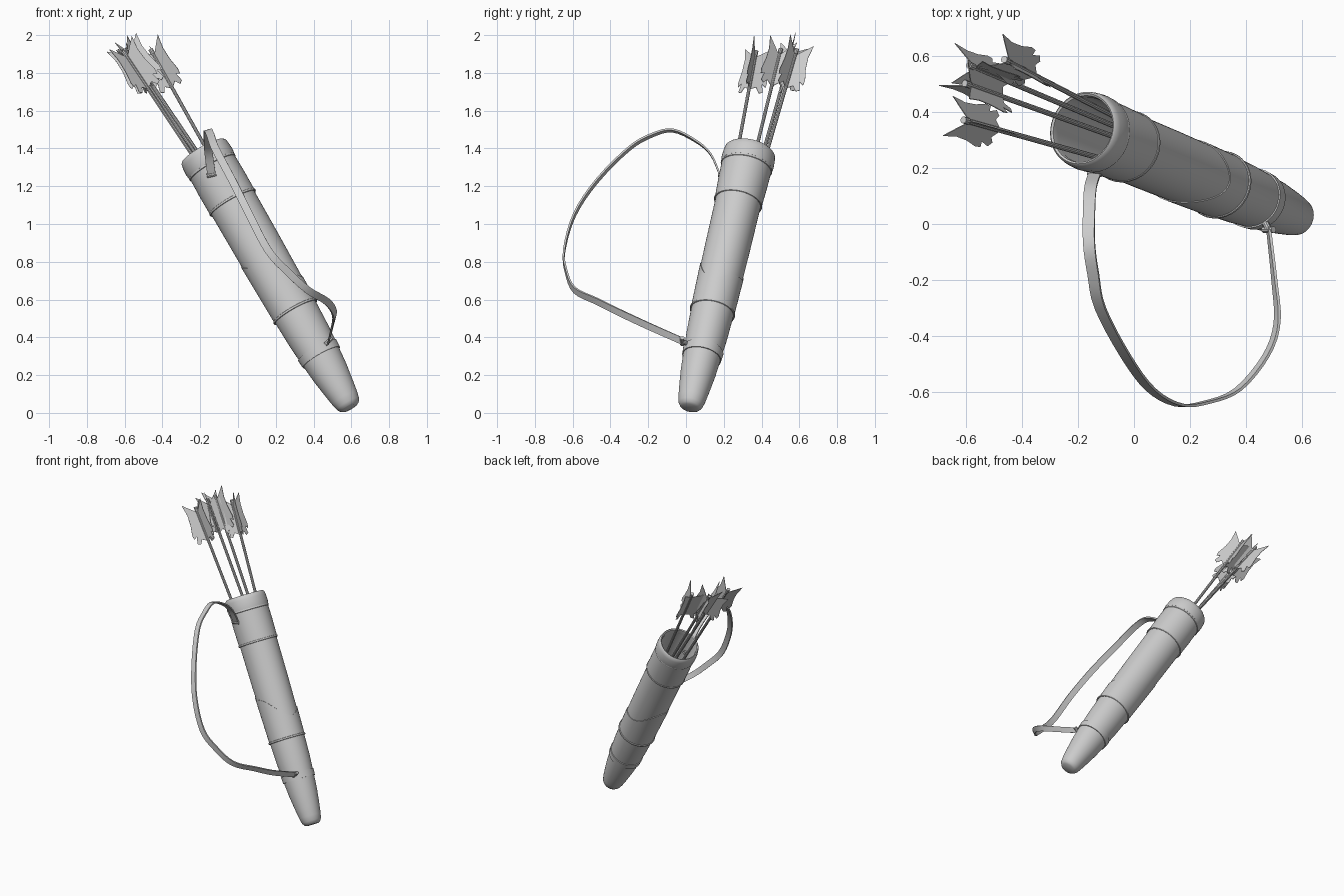
import bpy, bmesh, math
from mathutils import Vector, Matrix

if "Cube" in bpy.data.objects:
    bpy.data.objects.remove(bpy.data.objects["Cube"])

grey = bpy.data.materials.new("light_grey")
grey.diffuse_color = (0.6, 0.6, 0.6, 1)
grey.use_nodes = True
grey.node_tree.nodes["Principled BSDF"].inputs["Base Color"].default_value = grey.diffuse_color

# Frame of the leaning tube: origin at the foot, w along its axis
BASE = Vector((0.595, 0.02, 0.026))
W = Vector((-0.78, 0.32, 1.36)).normalized()
U = (Vector((1, 0, 0)) - W * W.x).normalized()
V = W.cross(U)


def finish(name, bm, smooth=True):
    bmesh.ops.remove_doubles(bm, verts=bm.verts, dist=1e-5)
    bmesh.ops.recalc_face_normals(bm, faces=bm.faces)
    me = bpy.data.meshes.new(name)
    bm.to_mesh(me)
    bm.free()
    me.materials.append(grey)
    if smooth:
        me.shade_smooth()
        me.set_sharp_from_angle(angle=math.radians(35))
    ob = bpy.data.objects.new(name, me)
    bpy.context.collection.objects.link(ob)
    return ob


def skin(bm, rings, closed=True, caps=True):
    """Bridge equal rings of points with quads."""
    vs = [[bm.verts.new(p) for p in r] for r in rings]
    n = len(vs[0])
    for a, b in zip(vs, vs[1:]):
        for i in range(n if closed else n - 1):
            j = (i + 1) % n
            bm.faces.new((a[i], a[j], b[j], b[i]))
    if caps:
        bm.faces.new(vs[0])
        bm.faces.new(vs[-1])


def tube_point(t, r, a):
    # the body is slightly wider across than deep, round at the mouth
    k = 0.035 * max(0, min(1, (1.5 - t) / 0.2, t / 0.3))
    return BASE + W * t + U * (r * (1 + k) * math.cos(a)) + V * (r * (1 - k) * math.sin(a))


def lathe(name, profile, n=48, caps=True, loop=False):
    bm = bmesh.new()
    pts = profile + profile[:1] if loop else profile
    skin(bm, [[tube_point(t, r, 2 * math.pi * i / n) for i in range(n)] for t, r in pts],
         caps=caps and not loop)
    return finish(name, bm)


# Quiver body: outside up from the foot, over the lip, down the inside
lathe("quiver_body", [
    (0, 0.042), (0.008, 0.055), (0.025, 0.066), (0.06, 0.074), (0.12, 0.083),
    (0.22, 0.096), (0.32, 0.104), (0.45, 0.113), (0.6, 0.118), (0.8, 0.121),
    (1.0, 0.124), (1.28, 0.126), (1.52, 0.129), (1.58, 0.13), (1.58, 0.12),
    (1.3, 0.117), (0.6, 0.108), (0.25, 0.085), (0.12, 0.07)])

# Mouth collar and rolled lip
lathe("mouth_collar", [
    (1.28, 0.125), (1.28, 0.131), (1.40, 0.134), (1.495, 0.134), (1.495, 0.125)], loop=True)
lathe("mouth_lip", [
    (1.505, 0.125), (1.505, 0.138), (1.53, 0.141), (1.57, 0.139), (1.592, 0.135),
    (1.60, 0.128), (1.595, 0.121), (1.57, 0.118)], loop=True)


# Thin seam rings and the lower strap band
def seam_ring(name, t, r, h=0.007, d=0.005):
    prof = [(t + h * math.cos(a), r + d * math.sin(a))
            for a in [2 * math.pi * k / 8 for k in range(8)]]
    lathe(name, prof, loop=True)


seam_ring("upper_seam", 1.28, 0.130)
seam_ring("collar_seam", 1.50, 0.134)
seam_ring("lower_seam", 0.60, 0.122)
lathe("strap_band", [(0.315, 0.1), (0.315, 0.109), (0.36, 0.112), (0.36, 0.1)], loop=True)

# Leather wrap with a slanting upper edge
bm = bmesh.new()
N = 64
edge = [0.85 - 0.1 * math.cos(2 * math.pi * i / N) + 0.02 * math.sin(6 * math.pi * i / N)
        for i in range(N)]
wrap = []
for f, dr in ((0, -0.004), (0, 0.003), (0.5, 0.0035), (1, 0.004), (1, -0.004)):
    ring = []
    for i in range(N):
        t = 0.6 + (edge[i] - 0.6) * f
        ring.append(tube_point(t, 0.118 + (t - 0.6) * 0.015 + dr, 2 * math.pi * i / N))
    wrap.append(ring)
skin(bm, wrap, caps=False)
finish("leather_wrap", bm)

# Shoulder strap: flat ribbon turning from level to upright
PATH = [Vector(p) for p in (
    (-0.14, 0.18, 1.26), (-0.155, 0.13, 1.37), (-0.16, 0.05, 1.44), (-0.16, -0.07, 1.495),
    (-0.145, -0.18, 1.47), (-0.12, -0.3, 1.40), (-0.03, -0.47, 1.23), (0.06, -0.59, 1.05),
    (0.16, -0.645, 0.86), (0.26, -0.635, 0.75), (0.37, -0.59, 0.65), (0.47, -0.47, 0.59),
    (0.51, -0.35, 0.53), (0.50, -0.2, 0.46), (0.48, -0.02, 0.38))]


def spline(pts, steps):
    p = [2 * pts[0] - pts[1]] + pts + [2 * pts[-1] - pts[-2]]
    out = []
    for i in range(1, len(p) - 2):
        a, b, c, d = p[i - 1:i + 3]
        for s in range(steps):
            x = s / steps
            out.append(0.5 * (2 * b + (c - a) * x + (2 * a - 5 * b + 4 * c - d) * x * x
                              + (3 * b - a - 3 * c + d) * x ** 3))
    return out + [pts[-1]]


line = spline(PATH, 4)
rings = []
for i, p in enumerate(line):
    f = i / (len(line) - 1)
    tan = (line[min(i + 1, len(line) - 1)] - line[max(i - 1, 0)]).normalized()
    ang = math.radians(78 * f)
    side = Vector((math.cos(ang), 0, math.sin(ang)))
    side = (side - tan * side.dot(tan)).normalized()
    nor = tan.cross(side) * 0.005
    side *= 0.022 - 0.004 * f
    rings.append([p + side + nor, p - side + nor, p - side - nor, p + side - nor])
bm = bmesh.new()
skin(bm, rings)
finish("shoulder_strap", bm)


# Rod between two points, used for strap keepers and arrow shafts
def rod(bm, a, b, r, n=10):
    d = (b - a).normalized()
    x = d.orthogonal().normalized()
    y = d.cross(x)
    skin(bm, [[p + x * (r * math.cos(2 * math.pi * k / n)) + y * (r * math.sin(2 * math.pi * k / n))
               for k in range(n)] for p in (a, b)])


for name, c, d in (("upper_strap_keeper", PATH[0], Vector((1, 0, 0.2))),
                   ("lower_strap_keeper", PATH[-1], Vector((0.6, 0, 0.6)))):
    bm = bmesh.new()
    d = d.normalized() * 0.025
    rod(bm, c - d, c + d, 0.012)
    t = (c - BASE).dot(W)
    rod(bm, c, c + (BASE + W * t - c).normalized() * 0.035, 0.012)
    finish(name, bm)

# Arrows: shaft, nock and three ragged vanes; (distance below tail, reach)
VANE = [(0.03, 0.0), (0.0, 0.03), (-0.045, 0.078), (0.03, 0.066), (0.1, 0.07), (0.17, 0.084),
        (0.2, 0.08), (0.185, 0.058), (0.235, 0.07), (0.245, 0.05), (0.215, 0.03), (0.235, 0.0)]
ARROWS = [((-0.605, 0.37, 1.91), (-0.265, 0.275, 1.40), 0.3),
          ((-0.6, 0.5, 1.92), (-0.25, 0.375, 1.41), 1.0),
          ((-0.585, 0.565, 1.93), (-0.24, 0.42, 1.42), 0.1),
          ((-0.46, 0.585, 1.92), (-0.18, 0.44, 1.42), 0.7)]
for k, (tail, entry, roll) in enumerate(ARROWS, 1):
    tail, entry = Vector(tail), Vector(entry)
    down = (entry - tail).normalized()
    bm = bmesh.new()
    rod(bm, tail, entry + down * 0.55, 0.0095)
    rod(bm, tail - down * 0.006, tail + down * 0.025, 0.0125)
    finish(f"arrow_shaft_{k}", bm)
    bm = bmesh.new()
    base = (Vector((1, 0, 0)) - down * down.x).normalized()
    for j in range(3):
        out = Matrix.Rotation(roll + j * 2 * math.pi / 3, 3, down) @ base
        thick = down.cross(out) * 0.0015
        skin(bm, [[tail + down * s + out * (0.006 + r) + thick * e for s, r in VANE]
                  for e in (-1, 1)])
    finish(f"arrow_vanes_{k}", bm, smooth=False)
